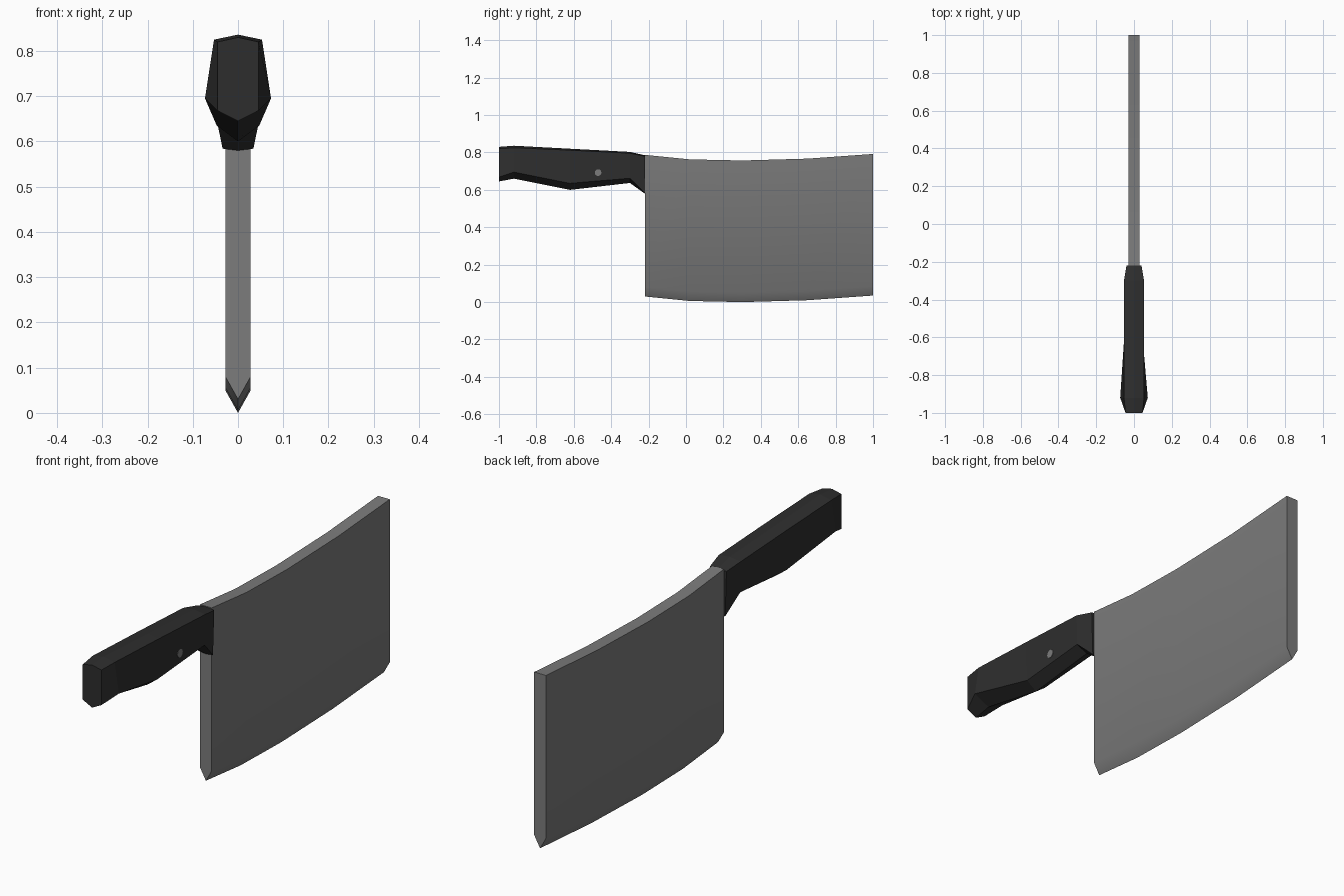
import bpy, bmesh, math

cube = bpy.data.objects.get("Cube")
if cube:
    bpy.data.objects.remove(cube, do_unlink=True)


def material(name, value):
    mat = bpy.data.materials.new(name)
    colour = (value, value, value, 1)
    mat.use_nodes = True
    mat.diffuse_color = colour
    mat.node_tree.nodes["Principled BSDF"].inputs["Base Color"].default_value = colour
    return mat


steel = material("grey steel", 0.2)
black = material("black handle", 0.027)


def loft(name, rings, mat):
    """Skin a row of matching closed cross-sections and cap both ends."""
    bm = bmesh.new()
    rows = [[bm.verts.new(p) for p in ring] for ring in rings]
    n = len(rows[0])
    for a, b in zip(rows, rows[1:]):
        for i in range(n):
            j = (i + 1) % n
            bm.faces.new((a[i], a[j], b[j], b[i]))
    bm.faces.new(rows[0])
    bm.faces.new(rows[-1])
    bmesh.ops.recalc_face_normals(bm, faces=bm.faces)
    mesh = bpy.data.meshes.new(name)
    bm.to_mesh(mesh)
    bm.free()
    mesh.materials.append(mat)
    obj = bpy.data.objects.new(name, mesh)
    bpy.context.collection.objects.link(obj)
    return obj


# Blade: thick slab with a curved spine and a ground cutting edge
half, grind, height = 0.028, 0.05, 0.757
blade_rings = []
for y, z in [(-0.22, 0.03), (0.02, 0.006), (0.3, 0), (0.65, 0.01), (1, 0.035)]:
    blade_rings.append([(0, y, z), (half, y, z + grind), (half, y, z + height),
                        (-half, y, z + height), (-half, y, z + grind)])
blade = loft("blade", blade_rings, steel)
bpy.ops.object.select_all(action='DESELECT')
blade.select_set(True)
bpy.context.view_layer.objects.active = blade
bpy.ops.object.shade_smooth_by_angle(angle=math.radians(30))

# Handle: y, spine z, spine edge z and half width, belly edge z and half width, keel z
handle_stations = [
    (-1.00, 0.830, 0.820, 0.045, 0.668, 0.045, 0.645),
    (-0.92, 0.836, 0.825, 0.053, 0.695, 0.073, 0.660),
    (-0.62, 0.820, 0.812, 0.053, 0.635, 0.047, 0.600),
    (-0.30, 0.803, 0.796, 0.053, 0.662, 0.050, 0.637),
    (-0.22, 0.785, 0.780, 0.040, 0.584, 0.034, 0.580),
]
handle_rings = []
for y, top, edge_z, edge_w, low_z, low_w, keel in handle_stations:
    handle_rings.append([(0, y, top), (edge_w, y, edge_z), (low_w, y, low_z),
                         (0, y, keel), (-low_w, y, low_z), (-edge_w, y, edge_z)])
loft("handle", handle_rings, black)

# Rivets: nearly flush pins in the sides of the handle
for name, y, z, r, x in [("left_rivet", -0.47, 0.692, 0.018, 0.0515),
                         ("right_rivet", -0.8, 0.72, 0.008, -0.0625)]:
    bpy.ops.mesh.primitive_cylinder_add(vertices=12, radius=r, depth=abs(x),
                                        location=(x / 2, y, z),
                                        rotation=(0, math.pi / 2, 0))
    rivet = bpy.context.object
    rivet.name = name
    rivet.data.materials.append(steel)
